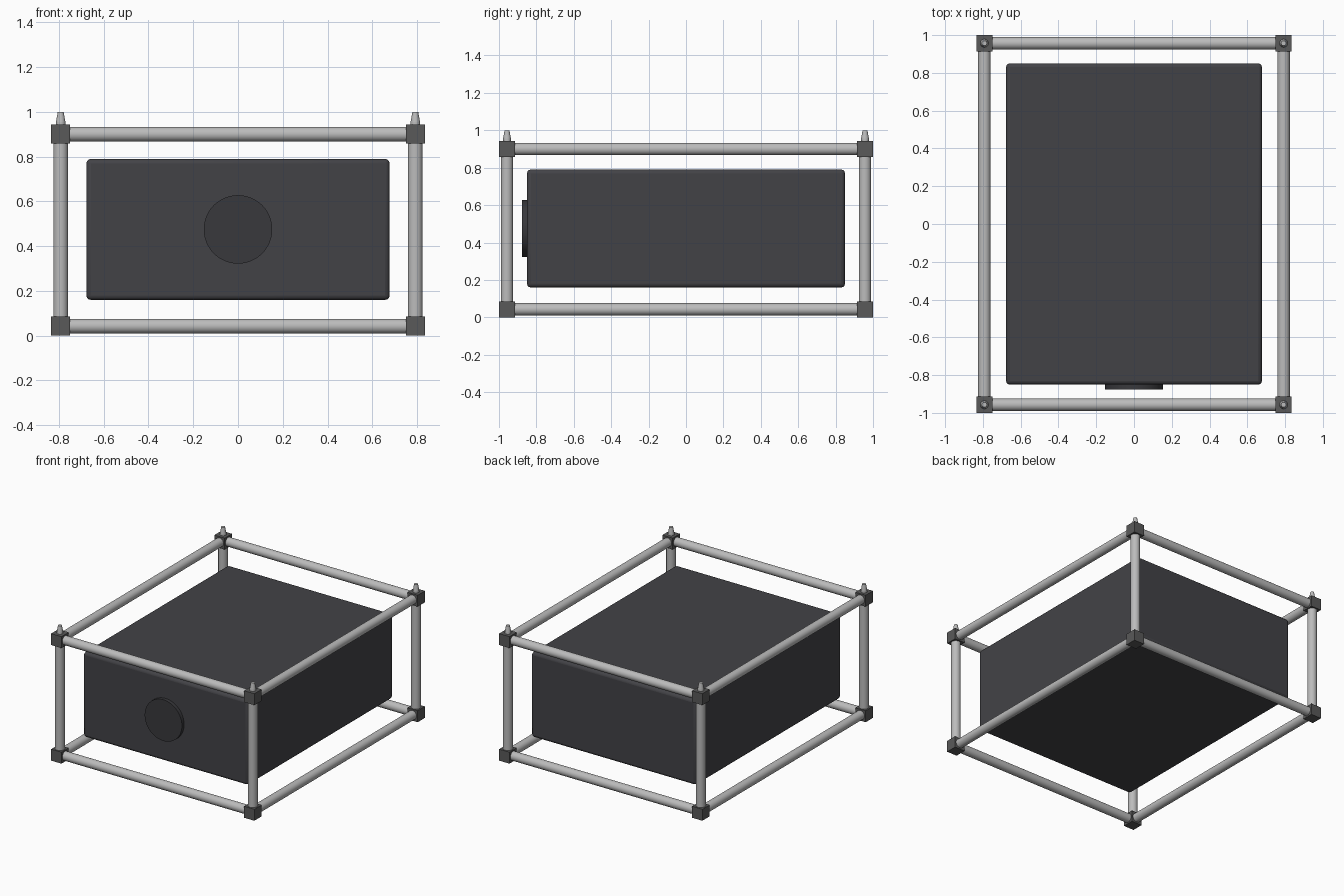
import bpy
from mathutils import Vector

if "Cube" in bpy.data.objects:
    bpy.data.objects.remove(bpy.data.objects["Cube"])

CX, CY, ZB, ZT, S, R = 0.792, 0.957, 0.0425, 0.9, 0.085, 0.033


def material(name, c):
    m = bpy.data.materials.new(name)
    m.diffuse_color = (*c, 1)
    m.use_nodes = True
    m.node_tree.nodes["Principled BSDF"].inputs["Base Color"].default_value = m.diffuse_color
    return m


metal = material("aluminium", (0.5, 0.5, 0.5))
joint = material("joint_grey", (0.1, 0.1, 0.1))
dark = material("dark_shell", (0.055, 0.055, 0.062))
black = material("black_cap", (0.04, 0.04, 0.045))


def finish(name, mat, smooth=True):
    o = bpy.context.object
    o.name = name
    o.data.materials.append(mat)
    if smooth:
        bpy.ops.object.shade_smooth_by_angle()
    return o


def box(name, loc, size, mat, bevel=0):
    bpy.ops.mesh.primitive_cube_add(size=1, location=loc)
    o = bpy.context.object
    o.scale = size
    bpy.ops.object.transform_apply(location=False, rotation=False, scale=True)
    if bevel:
        b = o.modifiers.new("bevel", 'BEVEL')
        b.width, b.segments = bevel, 3
    return finish(name, mat, bool(bevel))


def rod(name, a, b, r1, mat, r2=None, sides=32):
    a, b = Vector(a), Vector(b)
    d = b - a
    bpy.ops.mesh.primitive_cone_add(
        vertices=sides, radius1=r1, radius2=r1 if r2 is None else r2, depth=d.length,
        location=(a + b) / 2, rotation=d.to_track_quat('Z', 'Y').to_euler())
    return finish(name, mat)


# horizontal frame tubes
for z, level in ((ZB, "lower"), (ZT, "upper")):
    for s in (-1, 1):
        rod(f"{level}_cross_tube", (-CX, s * CY, z), (CX, s * CY, z), R, metal)
        rod(f"{level}_side_tube", (s * CX, -CY, z), (s * CX, CY, z), R, metal)

# posts, corner blocks and tapered spigots
for x in (-CX, CX):
    for y in (-CY, CY):
        rod("corner_post", (x, y, ZB), (x, y, ZT), R, metal)
        for z in (ZB, ZT):
            box("corner_block", (x, y, z), (S, S, S), joint)
        rod("spigot_base", (x, y, 0.935), (x, y, 0.955), 0.022, metal, 0.021)
        rod("spigot_tip", (x, y, 0.955), (x, y, 1.0), 0.021, metal, 0.013)

# central housing and its front cap
box("housing", (0, 0, 0.475), (1.355, 1.7, 0.63), dark, 0.02)
rod("front_cap", (0, -0.84, 0.475), (0, -0.876, 0.475), 0.153, black, sides=48)
